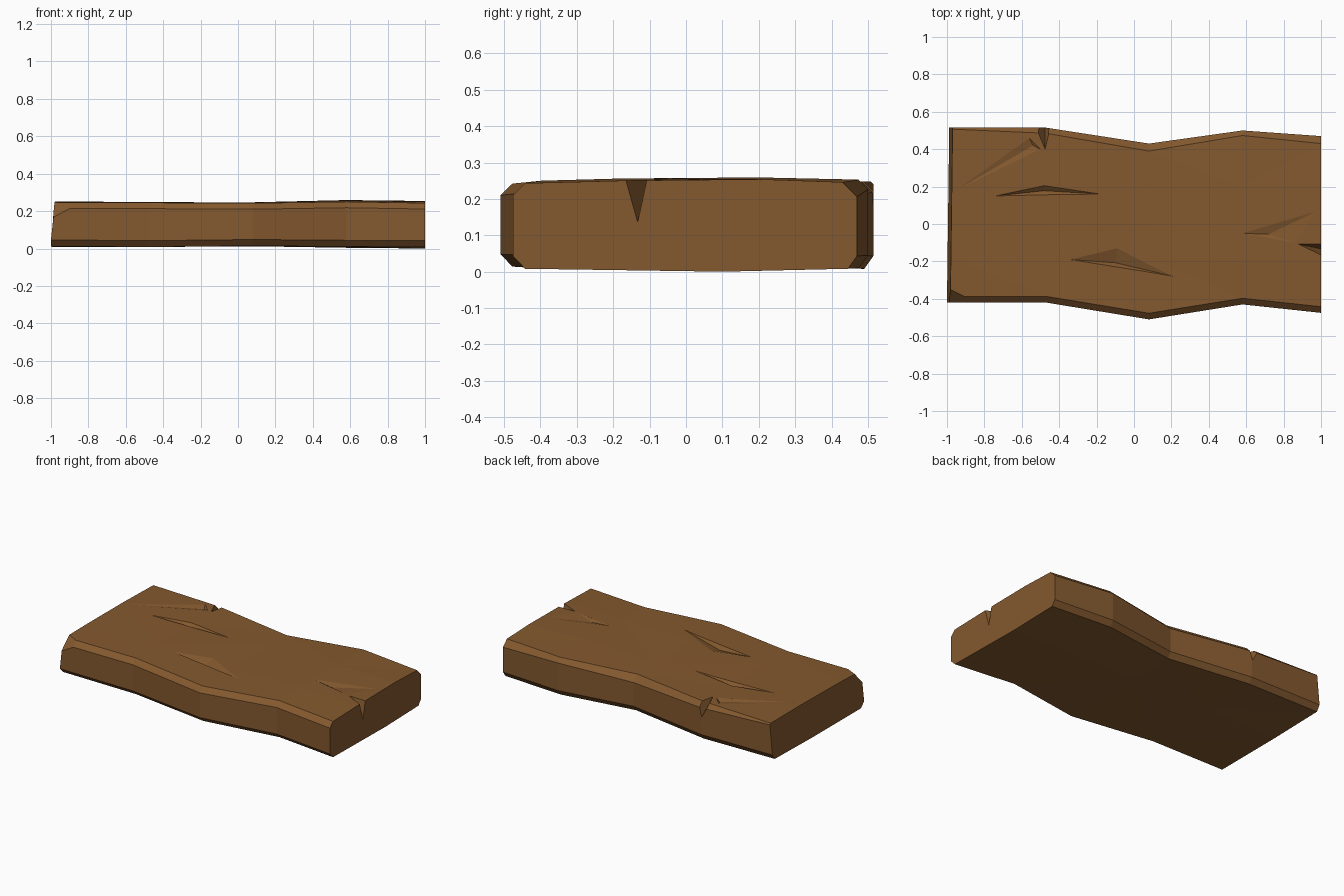
import bpy, bmesh
from mathutils import Vector

if "Cube" in bpy.data.objects:
    bpy.data.objects.remove(bpy.data.objects["Cube"])

wood = bpy.data.materials.new("brown wood")
wood.diffuse_color = (0.23, 0.10, 0.028, 1)
wood.use_nodes = True
wood.node_tree.nodes["Principled BSDF"].inputs["Base Color"].default_value = wood.diffuse_color

# Stations along the plank: x, front y, back y, bottom z, top z, back chamfer
stations = [(-0.985, -0.42, 0.515, 0.016, 0.252, 0.008),
            (-0.47, -0.42, 0.515, 0.012, 0.252, 0.03),
            (0.08, -0.51, 0.43, 0.018, 0.249, 0.04),
            (0.58, -0.43, 0.50, 0.014, 0.257, 0.027),
            (1.0, -0.475, 0.47, 0.012, 0.250, 0.04)]


def section(i):
    """Chamfered cross-section with a slightly wavy top and bottom."""
    x, f, b, lo, hi, c = stations[i]
    wave = (0.004, -0.001, 0.002, 0.006, 0.008)[i]
    pts = [(f, lo + 0.034), (f + 0.033, lo), (0.1, lo - wave),
           (b - 0.025, lo), (b, lo + 0.035), (b, hi - c),
           (b - c, hi), (0.2, hi + wave), (-0.18, hi + wave * 0.5),
           (f + 0.033, hi - 0.003), (f, hi - 0.035)]
    out = []
    for y, z in pts:
        px = x
        if i == 0:  # slanting left end
            px = -1.0 + 0.012 * (y + 0.42) / 0.93 + 0.018 * (z > 0.1)
        out.append((px, y, z))
    return out


# Plank body
bm = bmesh.new()
rings = [[bm.verts.new(p) for p in section(i)] for i in range(len(stations))]
for a, b in zip(rings, rings[1:]):
    for k in range(len(a)):
        n = (k + 1) % len(a)
        bm.faces.new((a[k], a[n], b[n], b[k]))
bm.faces.new(rings[0])
bm.faces.new(rings[-1][::-1])
bmesh.ops.triangulate(bm, faces=[f for f in bm.faces if len(f.verts) == 4])
bmesh.ops.recalc_face_normals(bm, faces=bm.faces)
mesh = bpy.data.meshes.new("wooden_plank")
bm.to_mesh(mesh)
bm.free()
mesh.materials.append(wood)
plank = bpy.data.objects.new("wooden_plank", mesh)
bpy.context.collection.objects.link(plank)
bpy.context.view_layer.update()


def top_z(x, y):
    """Height of the uncut top surface."""
    x, y = max(-0.95, min(0.95, x)), max(-0.38, min(0.38, y))
    hit, loc, _, _ = plank.ray_cast(Vector((x, y, 1)), Vector((0, 0, -1)))
    return loc.z if hit else 0.25


def hull(points):
    bm = bmesh.new()
    for p in points:
        bm.verts.new(p)
    res = bmesh.ops.convex_hull(bm, input=bm.verts)
    junk = [v for v in res["geom_interior"] if isinstance(v, bmesh.types.BMVert)]
    if junk:
        bmesh.ops.delete(bm, geom=junk, context='VERTS')
    bmesh.ops.recalc_face_normals(bm, faces=bm.faces)
    me = bpy.data.meshes.new("cutter")
    bm.to_mesh(me)
    bm.free()
    me.materials.append(wood)
    ob = bpy.data.objects.new("cutter", me)
    ob.hide_render = True
    bpy.context.collection.objects.link(ob)
    return ob


def dent(outline, deep):
    """Wedge opening along outline, running down to the deep points (x, y, depth)."""
    pts = [(x, y, top_z(x, y)) for x, y in outline]
    pts += [(x, y, z + 0.05) for x, y, z in pts]
    pts += [(x, y, top_z(x, y) - d) for x, y, d in deep]
    return pts


cuts = [
    # split in the right end and notch in the back edge
    dent([(0.88, -0.108), (1.01, -0.108), (1.01, -0.17)], [(1.01, -0.135, 0.125)]),
    dent([(-0.53, 0.53), (-0.445, 0.53), (-0.475, 0.40)], [(-0.475, 0.53, 0.10)]),
    # two long surface cracks
    dent([(-0.74, 0.15), (-0.48, 0.205), (-0.18, 0.16)], [(-0.48, 0.178, 0.022)]),
    dent([(-0.34, -0.19), (-0.09, -0.13), (0.21, -0.28)], [(-0.10, -0.207, 0.025)]),
    # shallow worn facets
    dent([(-0.95, 0.18), (-0.56, 0.46), (-0.50, 0.40)], [(-0.54, 0.42, 0.010)]),
    dent([(0.58, -0.05), (0.98, 0.07), (0.86, -0.10)], [(0.72, -0.055, 0.012)]),
]
# broken corner at the left front
tri = [Vector(p) for p in ((-0.90, -0.39, 0.25), (-0.98, -0.35, 0.25), (-0.985, -0.42, 0.172))]
mid = sum(tri, Vector()) / 3
cuts.append([mid + (p - mid) * 3 for p in tri] + [mid + Vector((-0.1, -0.2, 0.18))])

for pts in cuts:
    cutter = hull(pts)
    mod = plank.modifiers.new("cut", 'BOOLEAN')
    mod.operation, mod.solver, mod.object = 'DIFFERENCE', 'EXACT', cutter
    bpy.context.view_layer.objects.active = plank
    bpy.ops.object.modifier_apply(modifier=mod.name)
    bpy.data.objects.remove(cutter)

# One flat colour, flat faces, resting on the ground
low = min(v.co.z for v in plank.data.vertices)
for v in plank.data.vertices:
    v.co.z -= low
for p in plank.data.polygons:
    p.use_smooth = False
    p.material_index = 0
